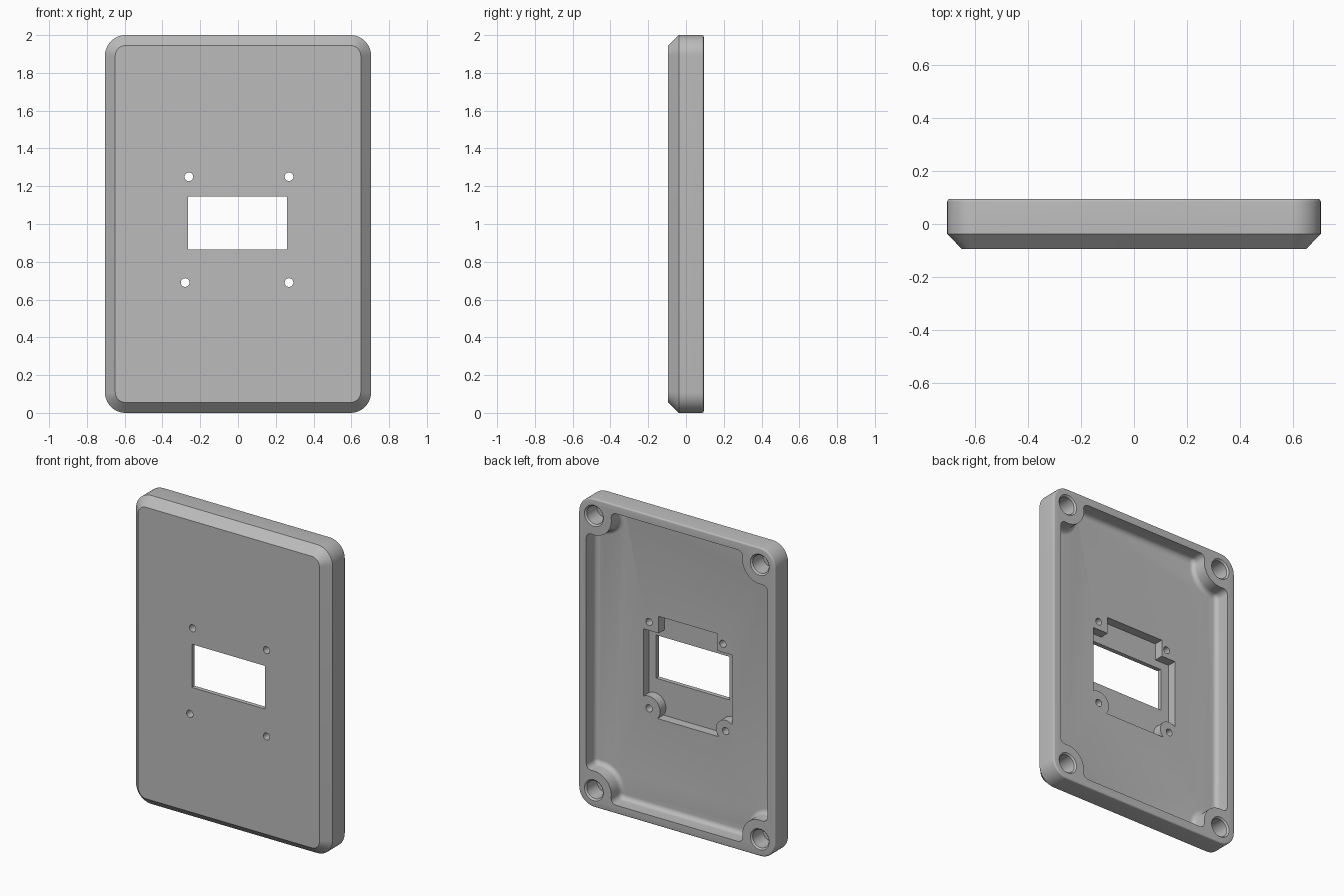
import bpy, bmesh
from math import cos, sin, pi, sqrt, atan2, radians

cube = bpy.data.objects.get("Cube")
if cube:
    bpy.data.objects.remove(cube, do_unlink=True)

HALF_W, MID_Z, HALF_T = 0.705, 1.0, 0.094
CORNER = 0.11
CX, CZ = HALF_W - CORNER, 1.0 - CORNER      # corner centres, measured from the middle
WALL, BOSS, BLEND = 0.055, 0.125, 0.035     # rim width, boss radius, blend radius
FLOOR_Y, POCKET_Y = -0.006, -0.066

grey = bpy.data.materials.new("grey_plastic")
grey.use_nodes = True
colour = (0.5, 0.5, 0.5, 1)
grey.diffuse_color = colour
grey.node_tree.nodes["Principled BSDF"].inputs["Base Color"].default_value = colour


def arc(x, z, r, a0, a1, n):
    return [(x + r * cos(a0 + (a1 - a0) * i / n), z + r * sin(a0 + (a1 - a0) * i / n))
            for i in range(n + 1)]


def four_corners(corner):
    """Repeat the +x +z corner outline around the plate, in order."""
    loop = []
    for sx, sz in ((1, 1), (-1, 1), (-1, -1), (1, -1)):
        pts = [(x * sx, z * sz) for x, z in corner]
        loop += pts if sx * sz > 0 else pts[::-1]
    return [(x, z + MID_Z) for x, z in loop]


def loft(name, layers):
    """Skin a closed solid through (y, outline) layers with equal point counts."""
    bm = bmesh.new()
    rings = [[bm.verts.new((x, y, z)) for x, z in pts] for y, pts in layers]
    n = len(rings[0])
    for a, b in zip(rings, rings[1:]):
        for i in range(n):
            j = (i + 1) % n
            bm.faces.new((a[i], a[j], b[j], b[i]))
    bm.faces.new(rings[0])
    bm.faces.new(rings[-1])
    bmesh.ops.recalc_face_normals(bm, faces=bm.faces)
    mesh = bpy.data.meshes.new(name)
    bm.to_mesh(mesh)
    bm.free()
    mesh.materials.append(grey)
    obj = bpy.data.objects.new(name, mesh)
    bpy.context.collection.objects.link(obj)
    return obj


def cut(target, cutter):
    bpy.context.view_layer.objects.active = target
    mod = target.modifiers.new("cut", "BOOLEAN")
    mod.operation, mod.solver, mod.object = "DIFFERENCE", "EXACT", cutter
    bpy.ops.object.modifier_apply(modifier=mod.name)
    bpy.data.objects.remove(cutter, do_unlink=True)


def plate_outline(inset):
    return four_corners(arc(CX, CZ, CORNER - inset, 0, pi / 2, 12))


def cavity_outline(o):
    """Rectangle with a blended screw boss biting into each corner, inset by o."""
    f, r = BLEND - o, BOSS + o
    side = CORNER - WALL - o - f             # blend centre, relative to boss centre
    drop = sqrt((r + f) ** 2 - side ** 2)
    turn = atan2(drop, -side)                # from the blend centre towards the boss
    low = arc(side, -drop, f, 0, turn, 8)
    half = arc(0, 0, r, turn - pi, -3 * pi / 4, 8)
    corner = low + half[1:]
    corner += [(z, x) for x, z in corner[-2::-1]]
    return four_corners([(CX + x, CZ + z) for x, z in corner])


# Plate with a wide front chamfer and a softened back edge
soft = 0.01
layers = [(-HALF_T, plate_outline(0.055)), (-HALF_T + 0.056, plate_outline(0))]
for i in range(5):
    a = pi / 2 * i / 4
    layers.append((HALF_T - soft + soft * sin(a), plate_outline(soft - soft * cos(a))))
plate = loft("cover_plate", layers)

# Back cavity with a rounded floor edge
fillet = 0.03
layers = [(HALF_T + 0.05, cavity_outline(0))]
for i in range(7):
    a = pi / 2 * i / 6
    layers.append((FLOOR_Y + fillet - fillet * sin(a), cavity_outline(fillet - fillet * cos(a))))
cut(plate, loft("cavity_cutter", layers))

# Blind corner screw holes with a countersunk lip
for sx in (-1, 1):
    for sz in (-1, 1):
        profile = ((HALF_T + 0.01, 0.078), (HALF_T - 0.01, 0.058), (-0.02, 0.058))
        cut(plate, loft("corner_hole_cutter", [
            (y, arc(sx * CX, MID_Z + sz * CZ, r, 0, 2 * pi * 31 / 32, 31)) for y, r in profile]))

# Stepped pocket behind the window, leaving the small screw pads standing
left, right, top, step, bottom = 0.31, -0.325, 1.305, 1.195, 0.64


def pad(x, z, r, edge):
    """Arc around a lower screw pad, from the side edge to the bottom edge."""
    start = atan2(sqrt(r * r - (edge - x) ** 2), edge - x)
    end = atan2(bottom - z, (-1 if edge > 0 else 1) * sqrt(r * r - (bottom - z) ** 2))
    if edge > 0:
        end += 2 * pi
    return arc(x, z, r, start, end, 10)


outline = [(0.2, top), (0.2, step), (left, step)]
outline += pad(0.27, 0.69, 0.08, left)
outline += pad(-0.28, 0.69, 0.07, right)[::-1]
outline += [(right, step), (-0.222, step), (-0.222, top)]
cut(plate, loft("pocket_cutter", [(POCKET_Y, outline), (0.05, outline)]))

# Window opening
window = [(-0.265, 0.865), (0.26, 0.865), (0.26, 1.145), (-0.265, 1.145)]
cut(plate, loft("window_cutter", [(-0.2, window), (0.05, window)]))

# Four small through holes
for x, z in ((-0.26, 1.25), (0.27, 1.25), (-0.28, 0.69), (0.27, 0.69)):
    ring = arc(x, z, 0.023, 0, 2 * pi * 23 / 24, 23)
    cut(plate, loft("screw_hole_cutter", [(-0.2, ring), (0.05, ring)]))

bpy.ops.object.select_all(action="DESELECT")
plate.select_set(True)
bpy.context.view_layer.objects.active = plate
bpy.ops.object.shade_smooth_by_angle(angle=radians(30))
